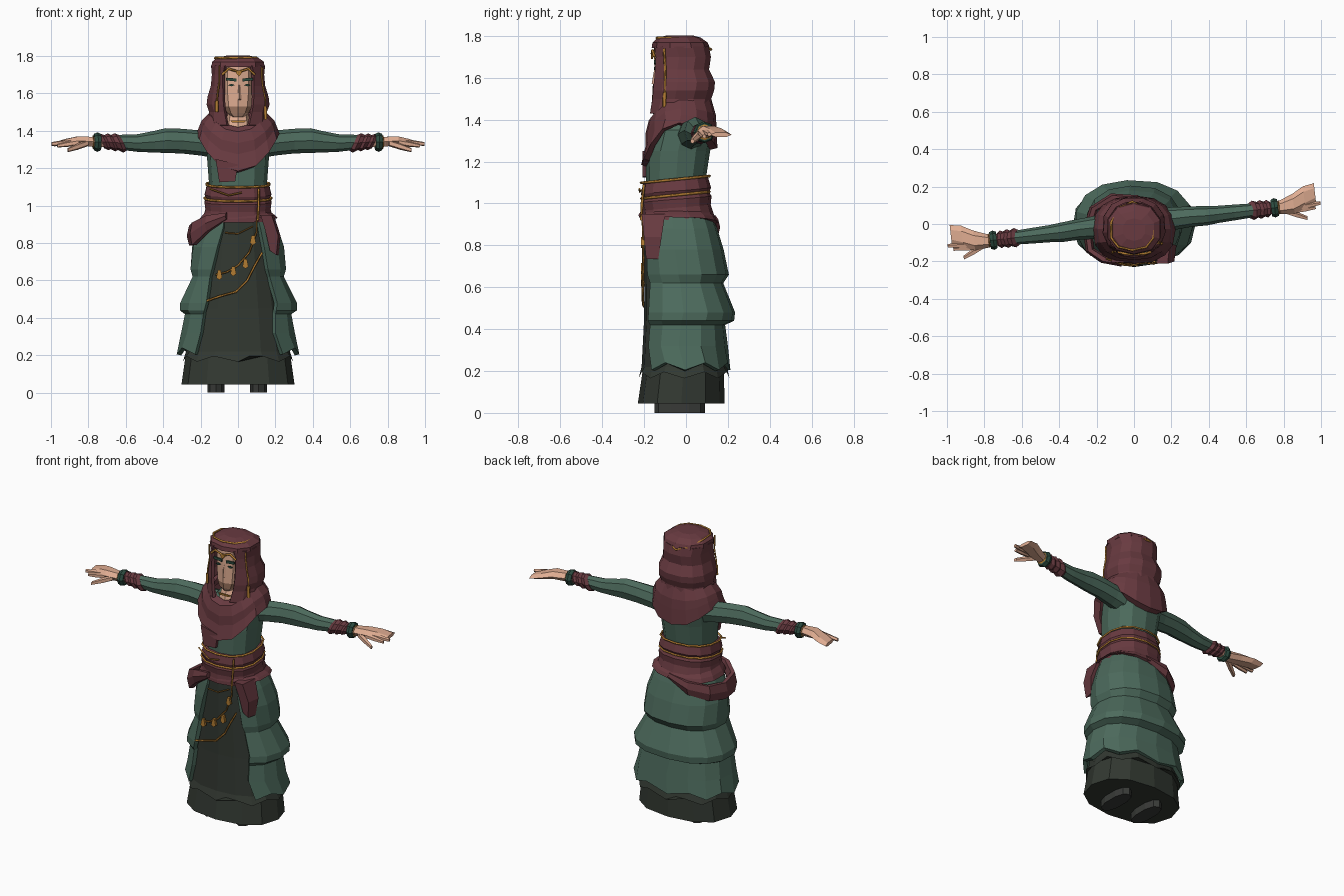
import bpy, bmesh, math
from mathutils import Matrix, Vector

YAW = math.atan(0.115)


def material(name, r, g, b):
    lin = [((c / 255 + 0.055) / 1.055) ** 2.4 for c in (r, g, b)]
    m = bpy.data.materials.new(name)
    m.diffuse_color = (*lin, 1)
    return m


WINE = material("wine cloth", 104, 58, 64)
GREEN = material("green cloth", 76, 106, 92)
DARK = material("dark cloth", 50, 56, 49)
SKIN = material("skin", 224, 173, 146)
GOLD = material("gold", 178, 124, 50)
TEAL = material("dark teal", 44, 76, 64)
SHADE = material("jaw shade", 158, 118, 96)
SHOE = material("shoe grey", 56, 58, 55)


def finish(name, bm, mats, thick=0):
    if not thick:
        bmesh.ops.recalc_face_normals(bm, faces=bm.faces)
    me = bpy.data.meshes.new(name)
    bm.to_mesh(me)
    bm.free()
    ob = bpy.data.objects.new(name, me)
    bpy.context.collection.objects.link(ob)
    for m in mats if isinstance(mats, list) else [mats]:
        me.materials.append(m)
    if thick:
        mod = ob.modifiers.new("thickness", "SOLIDIFY")
        mod.thickness, mod.offset = thick, -1
    return ob


def bridge(name, rings, mats, closed=True, caps=True, thick=0):
    """Skin a list of point rings with quads (top ring first when thick)."""
    bm = bmesh.new()
    vs = [[bm.verts.new(p) for p in r] for r in rings]
    n = len(vs[0])
    for a, b in zip(vs, vs[1:]):
        for i in range(n if closed else n - 1):
            j = (i + 1) % n
            bm.faces.new((a[i], b[i], b[j], a[j]))
    if closed and caps:
        bm.faces.new(vs[0])
        bm.faces.new(vs[-1])
    return finish(name, bm, mats, thick)


def spot(row, a, p=0.85):
    """Point on a squarish oval; angle 0 is the front, positive goes to +x."""
    z, rx, yf, yb = row[:4]
    s, c = math.sin(a), math.cos(a)
    return Vector((rx * math.copysign(abs(s) ** p, s),
                   (yf + yb) / 2 - (yb - yf) / 2 * math.copysign(abs(c) ** p, c), z))


def body(name, rows, mats, n=14, wave=None, **kw):
    rings = []
    for k, r in enumerate(rows):
        ring = [spot(r, math.tau * i / n) for i in range(n)]
        for i, q in enumerate(ring):
            q.z += wave(k, math.tau * i / n, i) if wave else 0
        rings.append(ring)
    return bridge(name, rings, mats, **kw)


def open_body(name, rows, mat, n, thick, hem=0):
    """Like body, but open at the front between two x positions."""
    rings = []
    for r in rows:
        al, ar = [math.asin(min(1, abs(x) / r[1]) ** (1 / 0.85)) for x in r[4:6]]
        rings.append([spot(r, ar + (math.tau - al - ar) * i / (n - 1)) for i in range(n)])
    for q in rings[-1][1::2]:
        q.z += hem
    return bridge(name, rings, mat, closed=False, thick=thick)


def cord(name, pts, r, loop=False):
    """Four-sided gold cord along points."""
    cu = bpy.data.curves.new(name, "CURVE")
    cu.dimensions = "3D"
    cu.bevel_depth, cu.bevel_resolution, cu.use_fill_caps = r, 0, True
    s = cu.splines.new("POLY")
    s.points.add(len(pts) - 1)
    for q, p in zip(s.points, pts):
        q.co = (*p, 1)
    s.use_cyclic_u = loop
    cu.materials.append(GOLD)
    bpy.context.collection.objects.link(bpy.data.objects.new(name, cu))


def plate(name, outline, y0, y1, mat):
    """Outline in x, z given a depth from y0 to y1."""
    return bridge(name, [[(x, y, z) for x, z in outline] for y in (y0, y1)], mat)


# shoes
for side, x in (("left", -0.118), ("right", 0.11)):
    body(side + "_shoe", [(0, 0.048, -0.15, 0.09), (0.1, 0.048, -0.15, 0.09)], SHOE, n=10).location.x = x

# dark underskirt in two tiers with a wavy seam
body("underskirt_hem", [(0.045, 0.302, -0.23, 0.185), (0.2, 0.28, -0.207, 0.18)], DARK, n=12)
body("underskirt", [(0.165, 0.295, -0.226, 0.208), (0.22, 0.278, -0.212, 0.195), (0.45, 0.245, -0.2, 0.16),
                    (0.7, 0.205, -0.198, 0.14), (0.95, 0.165, -0.195, 0.11)], DARK, n=16,
     wave=lambda k, a, i: 0.03 * (i % 2) if k == 0 else 0)

# green overskirt, tiered and open at the front
open_body("overskirt", [
    (0.96, 0.180, -0.195, 0.12, -0.07, 0.10), (0.88, 0.215, -0.207, 0.15, -0.08, 0.12),
    (0.78, 0.248, -0.212, 0.18, -0.11, 0.14), (0.66, 0.258, -0.217, 0.205, -0.14, 0.16),
    (0.62, 0.245, -0.212, 0.178, -0.15, 0.17), (0.48, 0.315, -0.222, 0.235, -0.17, 0.21),
    (0.44, 0.315, -0.222, 0.230, -0.18, 0.205), (0.42, 0.285, -0.215, 0.187, -0.185, 0.20),
    (0.32, 0.305, -0.217, 0.200, -0.20, 0.20), (0.205, 0.328, -0.217, 0.212, -0.23, 0.24)],
    GREEN, 13, 0.025, 0.035)

# bodice
body("bodice", [(0.95, 0.155, -0.19, 0.1), (1.12, 0.155, -0.19, 0.095), (1.25, 0.165, -0.19, 0.115),
                (1.35, 0.172, -0.165, 0.135), (1.41, 0.12, -0.1, 0.1)], GREEN, n=12)

# belt and its cords
body("belt", [(0.925, 0.192, -0.212, 0.135), (0.98, 0.178, -0.208, 0.118), (1.02, 0.183, -0.217, 0.122),
              (1.04, 0.172, -0.208, 0.11), (1.06, 0.182, -0.215, 0.12), (1.11, 0.17, -0.205, 0.105)],
     WINE, n=14, wave=lambda k, a, i: -0.015 * math.cos(a))
for z, r in ((1.04, 0.181), (1.115, 0.172)):
    ring = [spot((z, r, -0.215, 0.113), math.tau * i / 14) for i in range(14)]
    cord("belt_cord", [(p.x, p.y, p.z + 0.1 * (p.y + 0.05)) for p in ring], 0.0065, True)
cord("belt_slant_cord", [(-0.15, -0.185, 1.09), (-0.05, -0.22, 1.055), (0.02, -0.222, 1.07)], 0.005)
cord("belt_drop_cord", [(0.11, -0.2, 1.09), (0.11, -0.21, 1.0), (0.105, -0.213, 0.92)], 0.0065)

# hip sash: a band, a roll draped around the left hip, and a hanging tail
body("hip_sash", [(0.965, 0.18, -0.2, 0.12), (0.935, 0.205, -0.208, 0.143), (0.91, 0.218, -0.212, 0.153),
                  (0.9, 0.2, -0.195, 0.135)], WINE, n=14, caps=False,
     wave=lambda k, a, i: k * (0.01 * max(0, math.cos(a)) ** 2 + 0.012 * max(0, math.sin(a))))
roll = []
for x, y, z, h in ((-0.06, -0.205, 0.945, 0.02), (-0.16, -0.19, 0.905, 0.05), (-0.235, -0.14, 0.85, 0.07),
                   (-0.25, -0.03, 0.84, 0.06), (-0.215, 0.08, 0.855, 0.055), (-0.11, 0.143, 0.885, 0.045),
                   (0.02, 0.13, 0.925, 0.02)):
    out = Vector((x, y + 0.03, 0)).normalized()
    roll.append([Vector((x, y, z)) + out * 0.024 * math.cos(t) + Vector((0, 0, h * math.sin(t)))
                 for t in (math.tau * i / 6 for i in range(6))])
bridge("hip_roll", roll, WINE)
tail = [(0.12, 0.95), (0.18, 0.95), (0.215, 0.84), (0.205, 0.735), (0.17, 0.76), (0.145, 0.87)]
bridge("sash_tail", [[(x, -0.212 + 0.1 * (0.95 - z), z) for x, z in tail],
                     [(x + 0.012, -0.1 - 0.15 * (0.95 - z), z) for x, z in tail]], WINE)

# skirt chains and pendants
cord("lower_chain", [(-0.17, -0.19, 0.49), (-0.1, -0.204, 0.515), (-0.01, -0.206, 0.54), (0.05, -0.206, 0.6),
                     (0.09, -0.204, 0.68), (0.13, -0.202, 0.75)], 0.006)
cord("upper_chain", [(-0.12, -0.195, 0.63), (-0.06, -0.202, 0.645), (0, -0.204, 0.68), (0.06, -0.204, 0.75),
                     (0.1, -0.204, 0.86), (0.1, -0.208, 0.92)], 0.005)
cord("top_chain", [(-0.07, -0.203, 0.855), (0, -0.204, 0.85), (0.08, -0.204, 0.89)], 0.004)
for x, z in ((-0.1, 0.625), (-0.025, 0.645), (0.04, 0.685), (0.08, 0.81)):
    plate("pendant", [(x - 0.008, z + 0.03), (x + 0.008, z + 0.03), (x + 0.016, z - 0.01), (x, z - 0.022),
                      (x - 0.016, z - 0.01)], -0.214, -0.198, GOLD)

# neck and head, with a shaded jaw band
body("neck", [(1.36, 0.08, -0.15, 0.03), (1.44, 0.065, -0.13, 0.03), (1.52, 0.05, -0.1, 0.03)], SKIN, n=8)
head = body("head", [(1.475, 0.035, -0.135, 0), (1.495, 0.06, -0.148, 0.03), (1.53, 0.078, -0.15, 0.05),
                     (1.62, 0.09, -0.15, 0.06), (1.75, 0.09, -0.148, 0.06)], [SKIN, SHADE], n=10)
for f in head.data.polygons:
    f.material_index = 1 if 1.5 < f.center.z < 1.53 else 0
plate("collar", [(-0.04, 1.455), (0.045, 1.455), (0.035, 1.445), (-0.03, 1.445)], -0.142, -0.135, GOLD)
bridge("nose", [[(0.0, -0.146, 1.645), (0.014, -0.146, 1.645), (0.007, -0.151, 1.645)],
                [(-0.005, -0.146, 1.565), (0.019, -0.146, 1.565), (0.007, -0.164, 1.572)]], SKIN)
for s in (-1, 1):
    x = 0.007 + s * 0.042
    plate("eye", [(x - 0.018, 1.644), (x, 1.638), (x + 0.018, 1.644), (x, 1.652)], -0.153, -0.146, TEAL)
    plate("brow", [(x - s * 0.026, 1.664), (x + s * 0.03, 1.67), (x + s * 0.03, 1.684), (x - s * 0.026, 1.68)],
          -0.153, -0.144, TEAL)

# hood: open front below, closed crown above
open_body("hood", [(1.75, 0.146, -0.163, 0.112, -0.07, 0.075), (1.7, 0.14, -0.165, 0.122, -0.082, 0.085),
                   (1.64, 0.146, -0.166, 0.113, -0.082, 0.085), (1.58, 0.165, -0.168, 0.142, -0.08, 0.085),
                   (1.54, 0.17, -0.17, 0.138, -0.078, 0.082), (1.5, 0.156, -0.172, 0.124, -0.072, 0.075),
                   (1.43, 0.165, -0.178, 0.13, -0.06, 0.06)], WINE, 12, 0.018)
body("hood_crown", [(1.742, 0.147, -0.164, 0.114), (1.768, 0.146, -0.16, 0.104), (1.792, 0.112, -0.135, 0.07),
                    (1.803, 0.06, -0.09, 0.03)], WINE, n=10)

# head jewellery
front = lambda a: max(0, math.cos(a)) ** 2
back = lambda a: max(0, -math.cos(a)) ** 2
cord("crown_cord", [spot((1.79 - 0.055 * back(a), 0.117, -0.14, 0.07 + 0.05 * back(a)), a) - Vector((0.01, 0, 0))
                    for a in (math.tau * i / 10 for i in range(10))], 0.0065, True)
cord("brow_band", [(-0.085, -0.15, 1.7), (-0.05, -0.159, 1.732), (0.005, -0.162, 1.715), (0.055, -0.159, 1.732),
                   (0.09, -0.15, 1.7)], 0.007)
plate("brow_jewel", [(-0.012, 1.712), (0.005, 1.725), (0.022, 1.712), (0.005, 1.69)], -0.166, -0.157, GOLD)
cord("left_temple_chain", [(-0.1, -0.148, 1.75), (-0.1, -0.146, 1.66), (-0.11, -0.15, 1.59), (-0.115, -0.15, 1.52)],
     0.005)
cord("left_tassel", [(-0.113, -0.15, 1.56), (-0.113, -0.153, 1.5)], 0.009)
cord("right_temple_chain", [(0.127, -0.105, 1.74), (0.128, -0.1, 1.66), (0.143, -0.1, 1.58), (0.145, -0.1, 1.5)],
     0.006)
cord("right_tassel", [(0.145, -0.102, 1.53), (0.148, -0.104, 1.46)], 0.01)

# shoulder wrap: deep point at the front, rounded at the back
DROP = ((0.08, 0), (0.1, 0), (0.12, 0.03), (0.15, 0.06), (0.2, 0.12), (0.2, 0.12))
body("shoulder_wrap", [(1.5, 0.115, -0.145, 0.1), (1.495, 0.155, -0.178, 0.122), (1.455, 0.195, -0.193, 0.142),
                       (1.425, 0.207, -0.193, 0.146), (1.385, 0.222, -0.214, 0.15), (1.375, 0.18, -0.185, 0.11)],
     WINE, n=16, caps=False, wave=lambda k, a, i: -DROP[k][0] * front(a) - DROP[k][1] * back(a))
plate("wrap_tail", [(-0.12, 1.25), (0.0, 1.22), (-0.015, 1.13), (-0.1, 1.125)], -0.207, -0.18, WINE)


# arms: sections of (along, across, height, half width, half height)
def limb(name, s, secs, mat, n=7, shear=0):
    rot, ts = Matrix.Rotation(YAW, 3, "Z"), [math.tau * i / n for i in range(n)]
    return bridge(name, [[rot @ Vector((s * (x + shear * rz * math.sin(t)), y + ry * math.cos(t),
                                        z + rz * math.sin(t))) for t in ts] for x, y, z, ry, rz in secs], mat)


for side, s in (("left", -1), ("right", 1)):
    limb(side + "_sleeve", s, [(0.1, 0.01, 1.32, 0.07, 0.07), (0.2, 0.005, 1.335, 0.062, 0.067),
                               (0.3, 0.005, 1.345, 0.055, 0.066), (0.39, 0, 1.348, 0.052, 0.066),
                               (0.45, 0, 1.342, 0.046, 0.058), (0.54, 0, 1.335, 0.042, 0.047),
                               (0.66, 0, 1.34, 0.036, 0.038)], GREEN, 8)
    limb(side + "_cuff", s, [(0.62, 0, 1.335, 0.04, 0.042), (0.64, 0, 1.335, 0.052, 0.052),
                             (0.665, 0, 1.338, 0.042, 0.04), (0.68, 0, 1.338, 0.05, 0.048),
                             (0.702, 0, 1.34, 0.04, 0.038), (0.717, 0, 1.34, 0.047, 0.043),
                             (0.735, 0, 1.34, 0.034, 0.033)], WINE, 8, 0.45)
    for nm, x, r, w, m in (("bangle", 0.757, 0.052, 0.018, TEAL), ("gold_bangle", 0.78, 0.038, 0.003, GOLD)):
        limb(side + "_" + nm, s, [(x - w, 0, 1.34, r * 0.85, r * 0.85), (x, 0, 1.34, r, r),
                                  (x + w, 0, 1.34, r * 0.85, r * 0.85)], m, 8)
    limb(side + "_palm", s, [(0.72, 0, 1.34, 0.03, 0.03), (0.79, 0, 1.342, 0.037, 0.03),
                             (0.86, 0.01, 1.347, 0.054, 0.027), (0.92, 0.037, 1.339, 0.06, 0.021),
                             (0.98, 0.055, 1.328, 0.052, 0.012)], SKIN, 6)
    for nm, x0, y0, z0, x1, y1, z1, r in (("index", 0.86, -0.013, 1.343, 1.003, -0.003, 1.33, 0.016),
                                          ("middle", 0.86, -0.028, 1.338, 0.975, -0.024, 1.32, 0.015),
                                          ("thumb", 0.81, -0.022, 1.335, 0.925, -0.076, 1.297, 0.018)):
        limb(side + "_" + nm, s, [(x0, y0, z0, r, r), ((x0 + x1) / 2, (y0 + y1) / 2, (z0 + z1) / 2, r, r),
                                  (x1, y1, z1, r * 0.65, r * 0.65)], SKIN, 5)
